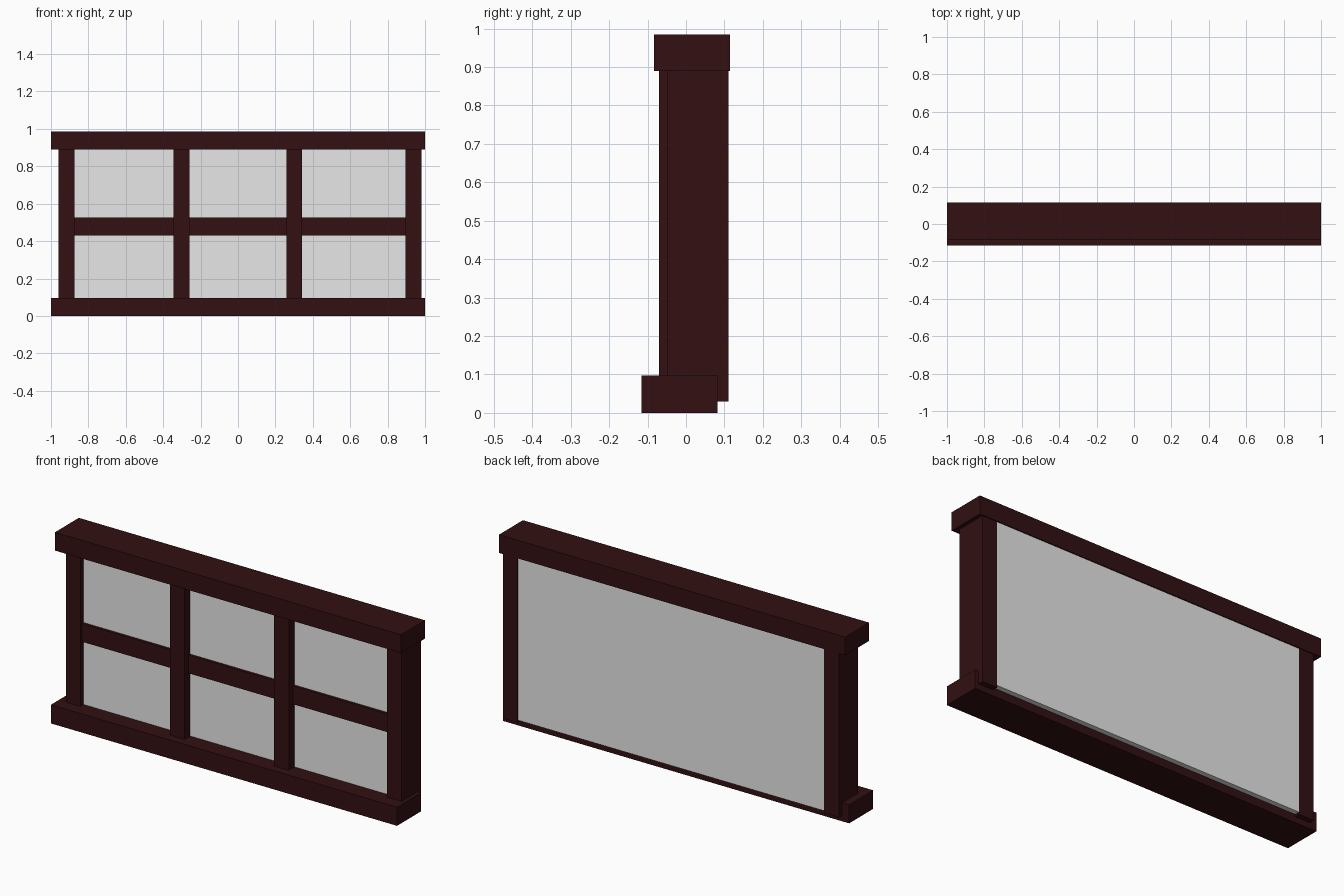
import bpy

cube = bpy.data.objects.get("Cube")
if cube:
    bpy.data.objects.remove(cube, do_unlink=True)


def make_material(name, color):
    mat = bpy.data.materials.new(name)
    mat.use_nodes = True
    mat.diffuse_color = color
    bsdf = next(n for n in mat.node_tree.nodes if n.type == 'BSDF_PRINCIPLED')
    bsdf.inputs["Base Color"].default_value = color
    return mat


wood = make_material("dark red wood", (0.032, 0.005, 0.006, 1))
pane = make_material("pale grey pane", (0.8, 0.8, 0.8, 1))


def box(name, x, y, z, mat):
    """Box spanning the (low, high) pairs on each axis."""
    spans = (x, y, z)
    bpy.ops.mesh.primitive_cube_add(size=1, location=[(a + b) / 2 for a, b in spans])
    obj = bpy.context.object
    obj.name = name
    obj.scale = [b - a for a, b in spans]
    bpy.ops.object.transform_apply(location=False, rotation=False, scale=True)
    obj.data.materials.append(mat)
    return obj


# Top and bottom beams
box("header_beam", (-1, 1), (-0.083, 0.115), (0.89, 0.985), wood)
box("window_sill", (-1, 1), (-0.116, 0.082), (0, 0.097), wood)

# Side posts
for side, x in (("right", -0.96), ("left", 0.895)):
    box(side + "_post", (x, x + 0.085), (-0.05, 0.11), (0.03, 0.95), wood)

# Upright bars in front of the pane
for side, x in (("right", -0.345), ("left", 0.258)):
    box(side + "_upright_bar", (x, x + 0.085), (-0.07, 0), (0.05, 0.94), wood)

# Cross rail
box("cross_rail", (-0.9, 0.92), (-0.038, 0), (0.43, 0.525), wood)

# Pane slab
box("window_pane", (-0.9, 0.92), (-0.024, 0.109), (0.042, 0.93), pane)
